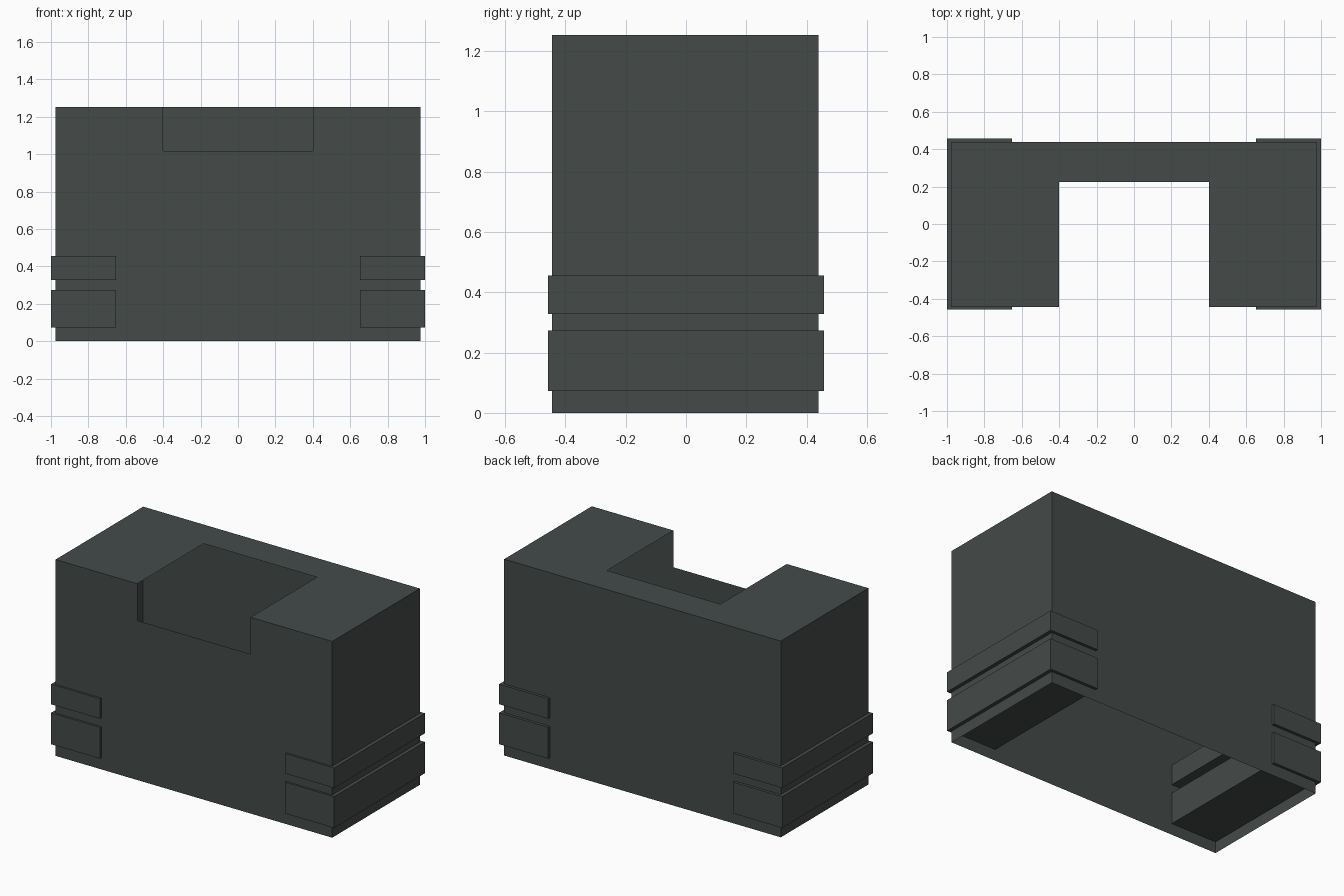
import bpy, bmesh

if "Cube" in bpy.data.objects:
    bpy.data.objects.remove(bpy.data.objects["Cube"])

# One dark grey-green for everything
mat = bpy.data.materials.new("dark slate")
mat.diffuse_color = (0.058, 0.070, 0.068, 1)
mat.use_nodes = True
mat.node_tree.nodes["Principled BSDF"].inputs["Base Color"].default_value = mat.diffuse_color


def make_object(name, bm):
    mesh = bpy.data.meshes.new(name)
    bm.to_mesh(mesh)
    bm.free()
    mesh.materials.append(mat)
    obj = bpy.data.objects.new(name, mesh)
    bpy.context.collection.objects.link(obj)
    return obj


def sheet(bm, points):
    bm.faces.new([bm.verts.new(p) for p in points])


def box(name, lo, hi):
    bm = bmesh.new()
    bmesh.ops.create_cube(bm, size=1)
    for v in bm.verts:
        v.co = [lo[i] + (v.co[i] + 0.5) * (hi[i] - lo[i]) for i in range(3)]
    return make_object(name, bm)


# Hollow shell of thin sheets: open underneath, notched at the top front
X, Y0, Y1, H = 0.977, -0.445, 0.439, 1.253
NX, NY, NZ = 0.4, 0.225, 1.018
bm = bmesh.new()
# front wall, with the slot cut into its upper edge
sheet(bm, [(x, Y0, z) for x, z in
           [(-X, 0), (X, 0), (X, H), (NX, H), (NX, NZ), (-NX, NZ), (-NX, H), (-X, H)]])
# back wall
sheet(bm, [(X, Y1, 0), (-X, Y1, 0), (-X, Y1, H), (X, Y1, H)])
# side walls
sheet(bm, [(X, Y0, 0), (X, Y1, 0), (X, Y1, H), (X, Y0, H)])
sheet(bm, [(-X, Y1, 0), (-X, Y0, 0), (-X, Y0, H), (-X, Y1, H)])
# U-shaped top
sheet(bm, [(x, y, H) for x, y in
           [(-X, Y0), (-NX, Y0), (-NX, NY), (NX, NY), (NX, Y0), (X, Y0), (X, Y1), (-X, Y1)]])
bmesh.ops.remove_doubles(bm, verts=bm.verts, dist=1e-4)
make_object("hollow_body", bm)

# Solid bands that pass through both ends
for side, x0, x1 in (("left", -1.0, -0.653), ("right", 0.653, 1.0)):
    for level, z0, z1 in (("lower", 0.073, 0.273), ("upper", 0.328, 0.456)):
        box(f"{side}_{level}_band", (x0, -0.458, z0), (x1, 0.457, z1))
